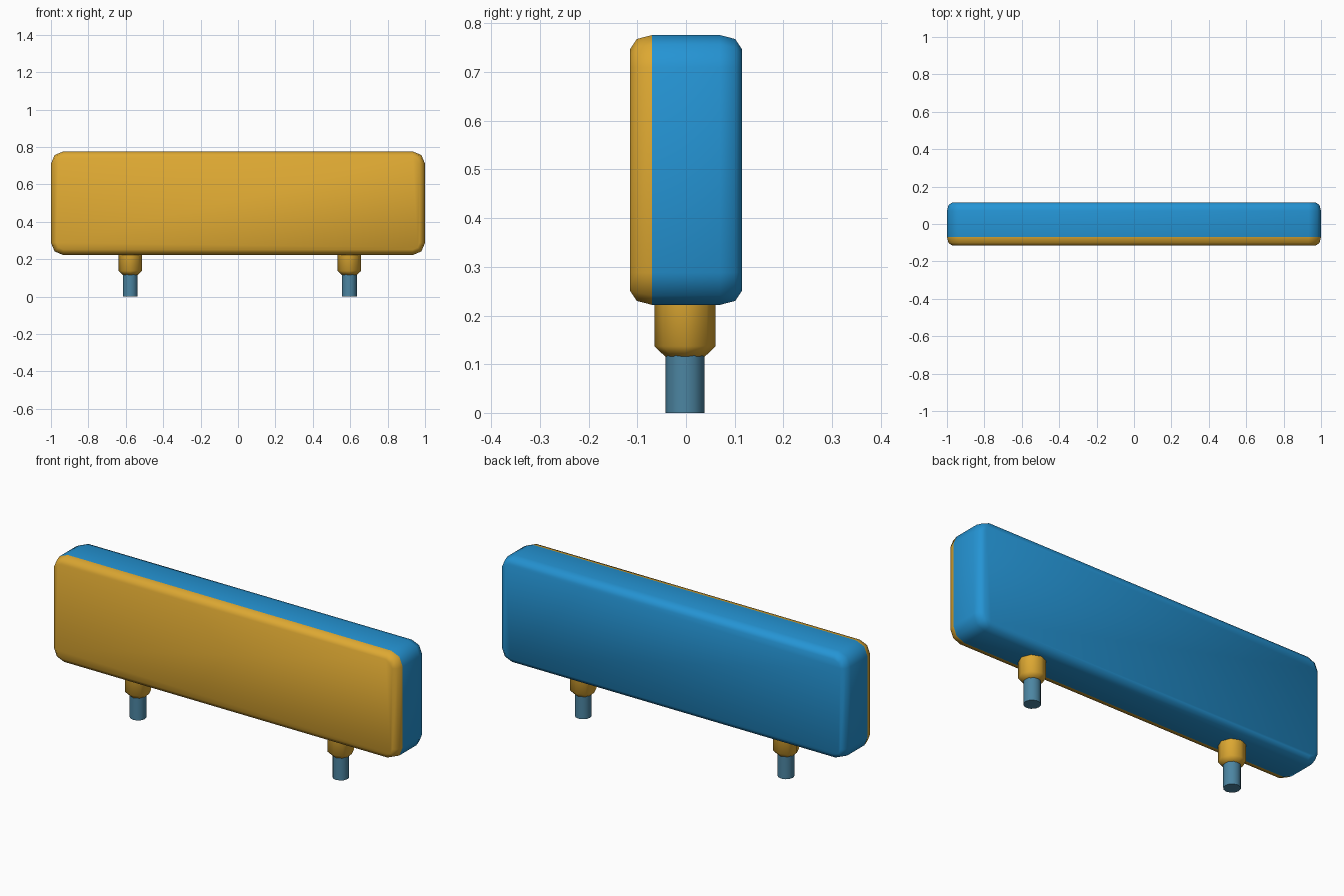
import bpy, bmesh, math

if "Cube" in bpy.data.objects:
    bpy.data.objects.remove(bpy.data.objects["Cube"])


def material(name, rgb):
    m = bpy.data.materials.new(name)
    m.diffuse_color = (*rgb, 1)
    m.use_nodes = True
    m.node_tree.nodes["Principled BSDF"].inputs["Base Color"].default_value = m.diffuse_color
    return m


YELLOW = material("amber yellow", (0.723, 0.392, 0.032))
BLUE = material("bright blue", (0.018, 0.296, 0.658))
TEAL = material("steel teal", (0.072, 0.235, 0.36))


def loft(name, rings, mats, smooth_angle=None):
    """Skin a stack of equal-length rings and cap both ends."""
    bm = bmesh.new()
    rows = [[bm.verts.new(p) for p in ring] for ring in rings]
    n = len(rows[0])
    for a, b in zip(rows, rows[1:]):
        for i in range(n):
            j = (i + 1) % n
            bm.faces.new((a[i], a[j], b[j], b[i]))
    bm.faces.new(rows[0][::-1])
    bm.faces.new(rows[-1])
    bmesh.ops.recalc_face_normals(bm, faces=bm.faces[:])
    for f in bm.faces:
        f.smooth = True
    me = bpy.data.meshes.new(name)
    bm.to_mesh(me)
    bm.free()
    for m in mats:
        me.materials.append(m)
    ob = bpy.data.objects.new(name, me)
    bpy.context.collection.objects.link(ob)
    if smooth_angle:
        bpy.ops.object.select_all(action='DESELECT')
        ob.select_set(True)
        bpy.context.view_layer.objects.active = ob
        bpy.ops.object.shade_smooth_by_angle(angle=math.radians(smooth_angle))
    return ob


def rounded_rect(y, inset):
    """Rounded rectangle in the xz plane with two-segment corners."""
    hx, hz, r = 1.0 - inset, 0.277 - inset, 0.066 - inset
    pts = []
    for q, (sx, sz) in enumerate([(1, 1), (-1, 1), (-1, -1), (1, -1)]):
        for k in range(3):
            a = math.radians(90 * q + 45 * k)
            pts.append((sx * (hx - r) + r * math.cos(a), y,
                        0.499 + sz * (hz - r) + r * math.sin(a)))
    return pts


def circle(x, y, z, r, n):
    return [(x + r * math.cos(2 * math.pi * i / n),
             y + r * math.sin(2 * math.pi * i / n), z) for i in range(n)]


# Panel body: yellow front shell, blue back shell
profile = [(-0.115, 0.029), (-0.101, 0.008), (-0.07, 0.0),
           (0.07, 0.0), (0.101, 0.008), (0.115, 0.029)]
panel = loft("panel_body", [rounded_rect(y, i) for y, i in profile], [YELLOW, BLUE])
for f in panel.data.polygons:
    f.material_index = 0 if f.center.y < -0.071 else 1

# Two feet: chamfered collar and thin pin
for side, x in (("left", -0.576), ("right", 0.595)):
    y = -0.002
    loft(side + "_collar", [circle(x, y, 0.116, 0.041, 8),
                            circle(x, y, 0.137, 0.063, 8),
                            circle(x, y, 0.24, 0.063, 8)], [YELLOW], 60)
    loft(side + "_pin", [circle(x, y, 0.0, 0.04, 12),
                         circle(x, y, 0.13, 0.04, 12)], [TEAL], 40)
